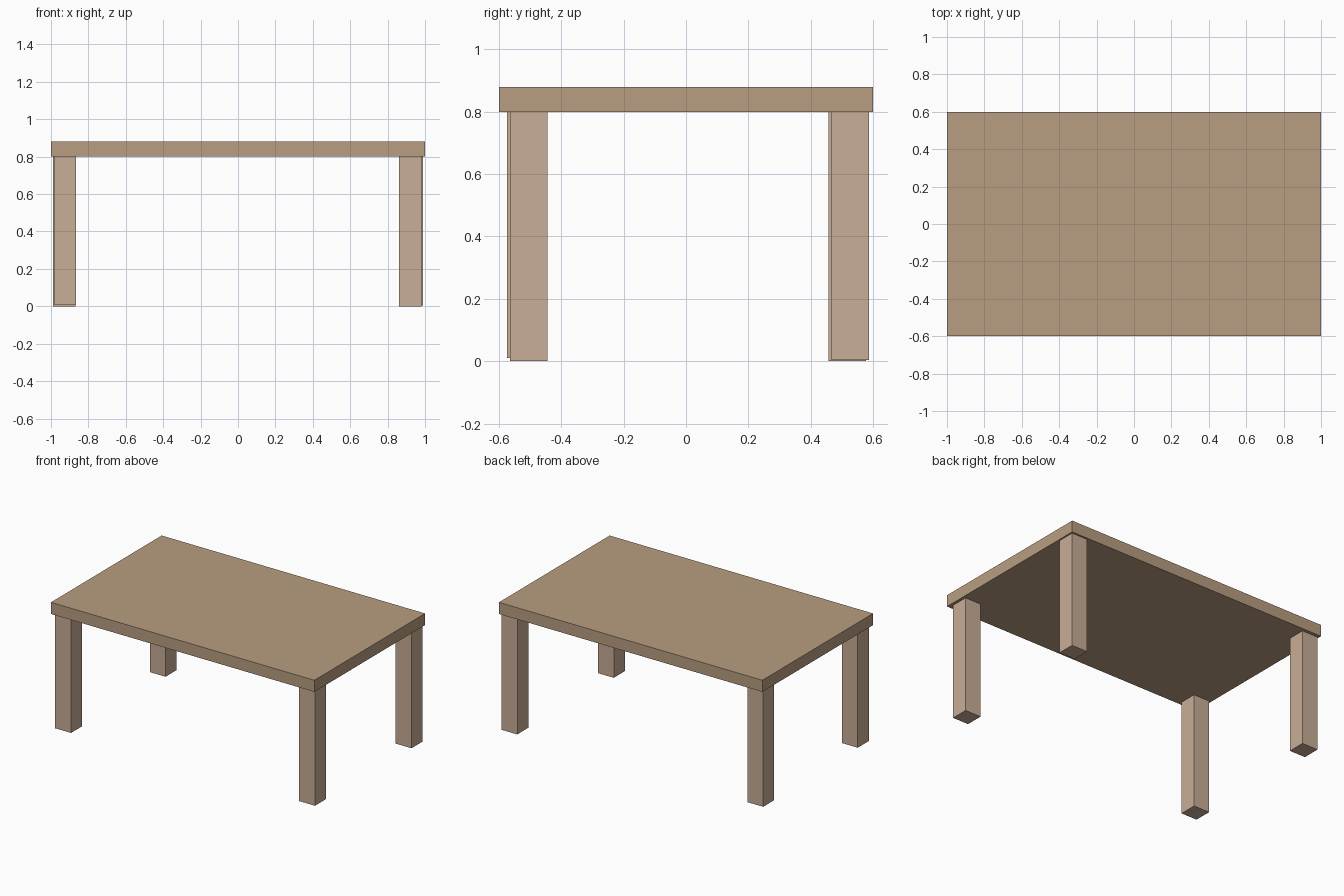
import bpy

if "Cube" in bpy.data.objects:
    bpy.data.objects.remove(bpy.data.objects["Cube"])


def make_material(name, color):
    mat = bpy.data.materials.new(name)
    mat.diffuse_color = (*color, 1.0)
    mat.use_nodes = True
    mat.node_tree.nodes["Principled BSDF"].inputs["Base Color"].default_value = mat.diffuse_color
    return mat


def box(name, center, size, mat):
    bpy.ops.mesh.primitive_cube_add(size=1, location=center)
    obj = bpy.context.object
    obj.name = name
    obj.scale = size
    bpy.ops.object.transform_apply(location=False, rotation=False, scale=True)
    obj.data.materials.append(mat)
    return obj


top_wood = make_material("top_wood", (0.48, 0.34, 0.22))
leg_wood = make_material("leg_wood", (0.58, 0.42, 0.31))

# Tabletop slab
box("tabletop", (0, 0, 0.84), (2.0, 1.2, 0.08), top_wood)

# Hand-placed legs: each sits slightly differently under its corner
LEG_WIDTH = 0.12
LEG_HEIGHT = 0.8
legs = {
    "front_left_leg": (-0.925, -0.515, 0.01),
    "front_right_leg": (0.92, -0.505, 0.0),
    "back_left_leg": (-0.93, 0.517, 0.0),
    "back_right_leg": (0.93, 0.527, 0.003),
}
for name, (x, y, foot) in legs.items():
    box(name, (x, y, foot + LEG_HEIGHT / 2), (LEG_WIDTH, LEG_WIDTH, LEG_HEIGHT), leg_wood)
